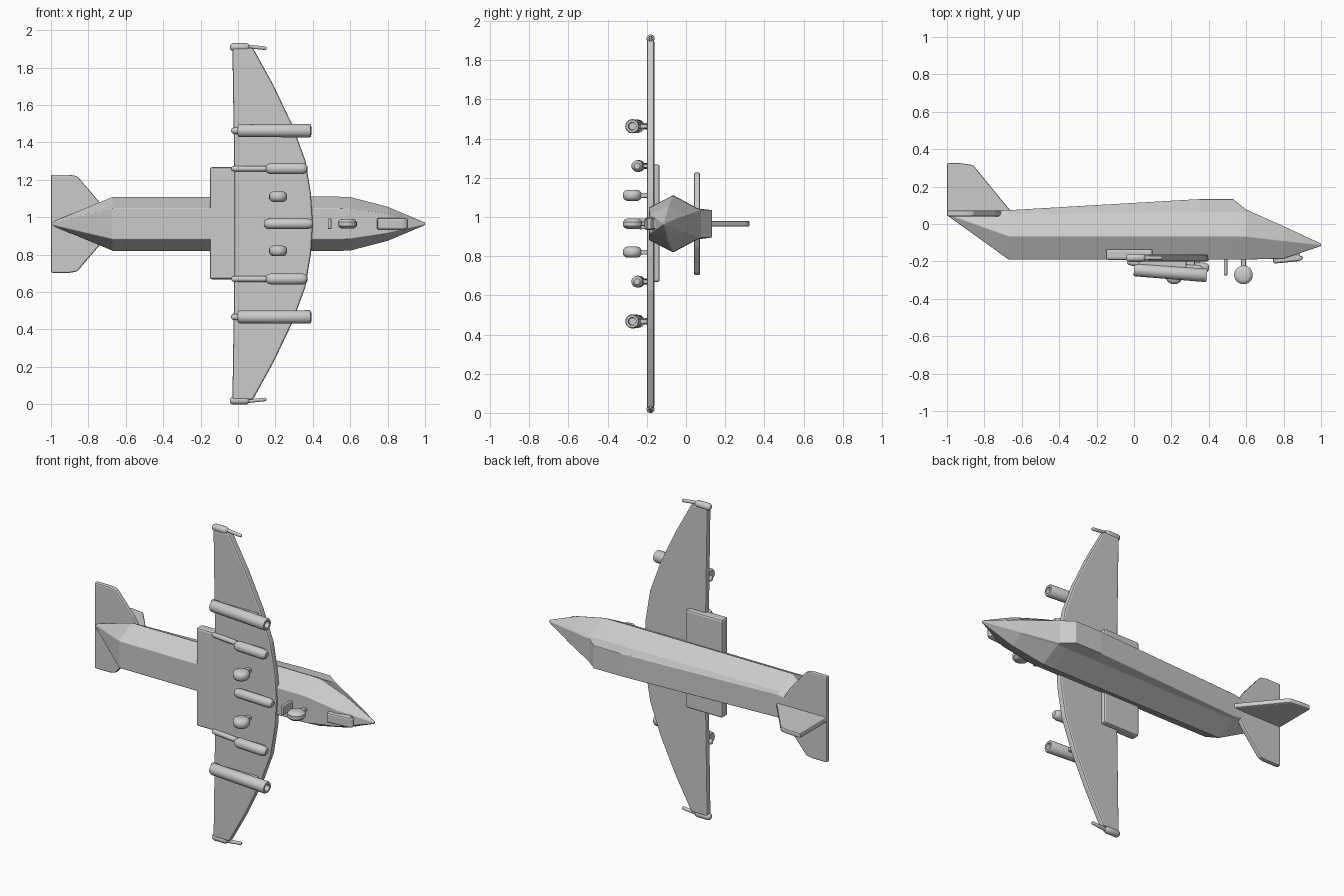
import bpy, bmesh, math
from mathutils import Vector, Matrix

if "Cube" in bpy.data.objects:
    bpy.data.objects.remove(bpy.data.objects["Cube"])

ZC = 0.965  # height of the aircraft's centre line; nose +x, belly -y, span along z

grey = bpy.data.materials.new("light_grey")
grey.diffuse_color = (0.6, 0.6, 0.6, 1)
grey.use_nodes = True
grey.node_tree.nodes["Principled BSDF"].inputs["Base Color"].default_value = (0.6, 0.6, 0.6, 1)


def finish(name, bm, smooth=False, bevel=0.0):
    bmesh.ops.recalc_face_normals(bm, faces=bm.faces)
    me = bpy.data.meshes.new(name)
    bm.to_mesh(me)
    bm.free()
    me.materials.append(grey)
    ob = bpy.data.objects.new(name, me)
    bpy.context.collection.objects.link(ob)
    if bevel:
        mod = ob.modifiers.new("bevel", "BEVEL")
        mod.width, mod.segments, mod.limit_method = bevel, 2, "ANGLE"
    if smooth:
        bpy.ops.object.select_all(action="DESELECT")
        ob.select_set(True)
        bpy.context.view_layer.objects.active = ob
        bpy.ops.object.shade_smooth_by_angle(angle=math.radians(40))
    return ob


def plate(name, outline, thickness, place, bevel=0.0):
    """Extrude a flat outline; place(a, b, t) gives the point in space."""
    bm = bmesh.new()
    lo, hi = [[bm.verts.new(place(a, b, s * thickness / 2)) for a, b in outline] for s in (-1, 1)]
    bm.faces.new(lo)
    bm.faces.new(hi[::-1])
    n = len(outline)
    for i in range(n):
        bm.faces.new((lo[i], lo[(i + 1) % n], hi[(i + 1) % n], hi[i]))
    return finish(name, bm, bevel=bevel)


def lathe(name, start, end, profile, sides=20):
    """Turn (fraction along, radius) points about the line from start to end."""
    start, end = Vector(start), Vector(end)
    axis = end - start
    rot = axis.to_track_quat("Z", "Y")
    bm = bmesh.new()
    rings = []
    for t, r in profile:
        rings.append([bm.verts.new(start + axis * t + rot @ Vector(
            (r * math.cos(2 * math.pi * k / sides), r * math.sin(2 * math.pi * k / sides), 0)))
            for k in range(sides)])
    for a, b in zip(rings, rings[1:]):
        for k in range(sides):
            bm.faces.new((a[k], a[(k + 1) % sides], b[(k + 1) % sides], b[k]))
    bm.faces.new(rings[0])
    bm.faces.new(rings[-1])
    return finish(name, bm, smooth=True)


def rounded(r, e=0.05):
    return [(0, r * 0.5), (e * 0.3, r * 0.8), (e, r), (1 - e, r), (1 - e * 0.3, r * 0.8), (1, r * 0.5)]


def box(name, centre, size, bevel=0.005):
    bm = bmesh.new()
    bmesh.ops.create_cube(bm, size=1, matrix=Matrix.Translation(centre) @ Matrix.Diagonal((*size, 1)))
    return finish(name, bm, bevel=bevel)


# Fuselage: x, then (half width, y) of roof, shoulder, chine and belly
sections = [
    (-1.00, (0.004, 0.060), (0.006, 0.056), (0.008, 0.052), (0.004, 0.047)),
    (-0.67, (0.070, 0.074), (0.080, 0.055), (0.145, -0.065), (0.082, -0.190)),
    (0.35, (0.070, 0.133), (0.078, 0.062), (0.146, -0.065), (0.082, -0.190)),
    (0.53, (0.070, 0.133), (0.078, 0.062), (0.146, -0.065), (0.082, -0.190)),
    (0.60, (0.072, 0.077), (0.076, 0.060), (0.144, -0.066), (0.080, -0.190)),
    (0.80, (0.040, -0.012), (0.046, -0.022), (0.092, -0.090), (0.050, -0.185)),
    (1.00, (0.003, -0.105), (0.005, -0.108), (0.008, -0.112), (0.004, -0.118)),
]
bm = bmesh.new()
loops = []
for x, *pts in sections:
    ring = pts + [(-w, y) for w, y in reversed(pts)]
    loops.append([bm.verts.new((x, y, ZC + w)) for w, y in ring])
for a, b in zip(loops, loops[1:]):
    for i in range(8):
        bm.faces.new((a[i], a[(i + 1) % 8], b[(i + 1) % 8], b[i]))
bm.faces.new(loops[0])
bm.faces.new(loops[-1])
finish("fuselage", bm, bevel=0.004)


# Wing, one piece across the belly
half = [(0.40, 0.0), (0.39, 0.16), (0.36, 0.34), (0.29, 0.53), (0.19, 0.74), (0.08, 0.94)]
back = [(-0.03, 0.94), (-0.02, 0.30)]
right = half + back
outline = right + [(x, -z) for x, z in reversed(right[1:])]
plate("wing", outline, 0.038, lambda a, b, t: (a, -0.181 + t, ZC + b), bevel=0.010)

# Thick inner flap panel
box("inner_flap", (-0.025, -0.163, ZC + 0.003), (0.25, 0.058, 0.60), 0.012)

# Tail surfaces
plate("tail_fin", [(-1, 0.045), (-1, 0.325), (-0.93, 0.325), (-0.86, 0.315), (-0.66, 0.070), (-0.75, 0.03)],
      0.030, lambda a, b, t: (a, b, ZC + t), bevel=0.008)
tail = [(-0.70, 0.05), (-0.74, 0.115), (-0.86, 0.255), (-0.90, 0.262), (-1, 0.262)]
plate("tailplane", tail + [(a, -b) for a, b in reversed(tail)], 0.030,
      lambda a, b, t: (a, 0.056 + t, ZC + b), bevel=0.008)

# Stores, wheels and wing tips, mirrored to each side
for side, s in (("left", 1), ("right", -1)):
    def z(d):
        return ZC + s * d

    # Outer open-ended tube on a pylon
    d = 0.498
    tube = [(0, 0.012), (0.0, 0.030), (0.02, 0.034), (0.98, 0.036), (1, 0.032), (1, 0.020), (0.93, 0.018)]
    lathe(side + "_outer_tube", (0.0, -0.245, z(d)), (0.39, -0.275, z(d)), tube)
    box(side + "_outer_pylon", (0.15, -0.215, z(d)), (0.26, 0.05, 0.022))
    lathe(side + "_outer_pin", (-0.035, -0.200, z(d)), (0.03, -0.215, z(d)), rounded(0.017, 0.2), 12)

    # Inner pod with its long rear rail
    d = 0.295
    lathe(side + "_inner_pod", (0.15, -0.238, z(d)), (0.37, -0.250, z(d)), rounded(0.030, 0.12))
    lathe(side + "_inner_rail", (-0.035, -0.195, z(d)), (0.20, -0.225, z(d)), rounded(0.015, 0.08), 12)
    box(side + "_inner_pylon", (0.24, -0.212, z(d)), (0.17, 0.04, 0.020))

    # Main wheel and strut
    d = 0.145
    lathe(side + "_main_wheel", (0.215, -0.274, z(d) - 0.028), (0.215, -0.274, z(d) + 0.028),
          [(0, 0.026), (0.08, 0.038), (0.3, 0.048), (0.7, 0.048), (0.92, 0.038), (1, 0.026)], 24)
    box(side + "_main_strut", (0.215, -0.215, z(d)), (0.03, 0.06, 0.025))

    # Wing tip rail
    lathe(side + "_tip_rail", (-0.042, -0.181, z(0.945)), (0.06, -0.181, z(0.945)), rounded(0.021, 0.15), 12)
    lathe(side + "_tip_spike", (0.04, -0.181, z(0.950)), (0.152, -0.181, z(0.938)), rounded(0.010, 0.1), 10)

# Centre-line parts under the belly
lathe("centre_pod", (0.14, -0.225, ZC), (0.40, -0.235, ZC), rounded(0.028, 0.10))
box("centre_pylon", (0.25, -0.205, ZC), (0.20, 0.03, 0.022))
lathe("nose_wheel", (0.585, -0.272, ZC - 0.026), (0.585, -0.272, ZC + 0.026),
      [(0, 0.028), (0.08, 0.040), (0.3, 0.050), (0.7, 0.050), (0.92, 0.040), (1, 0.028)], 24)
box("nose_strut", (0.585, -0.215, ZC), (0.025, 0.06, 0.022))
box("nose_gear_door", (0.49, -0.230, ZC), (0.020, 0.09, 0.055))

# Chin fairing under the nose
plate("chin_fairing", [(0.74, -0.17), (0.745, -0.212), (0.82, -0.205), (0.89, -0.197), (0.91, -0.178),
                       (0.88, -0.165), (0.90, -0.140), (0.80, -0.130)],
      0.062, lambda a, b, t: (a, b, ZC + t), bevel=0.010)
